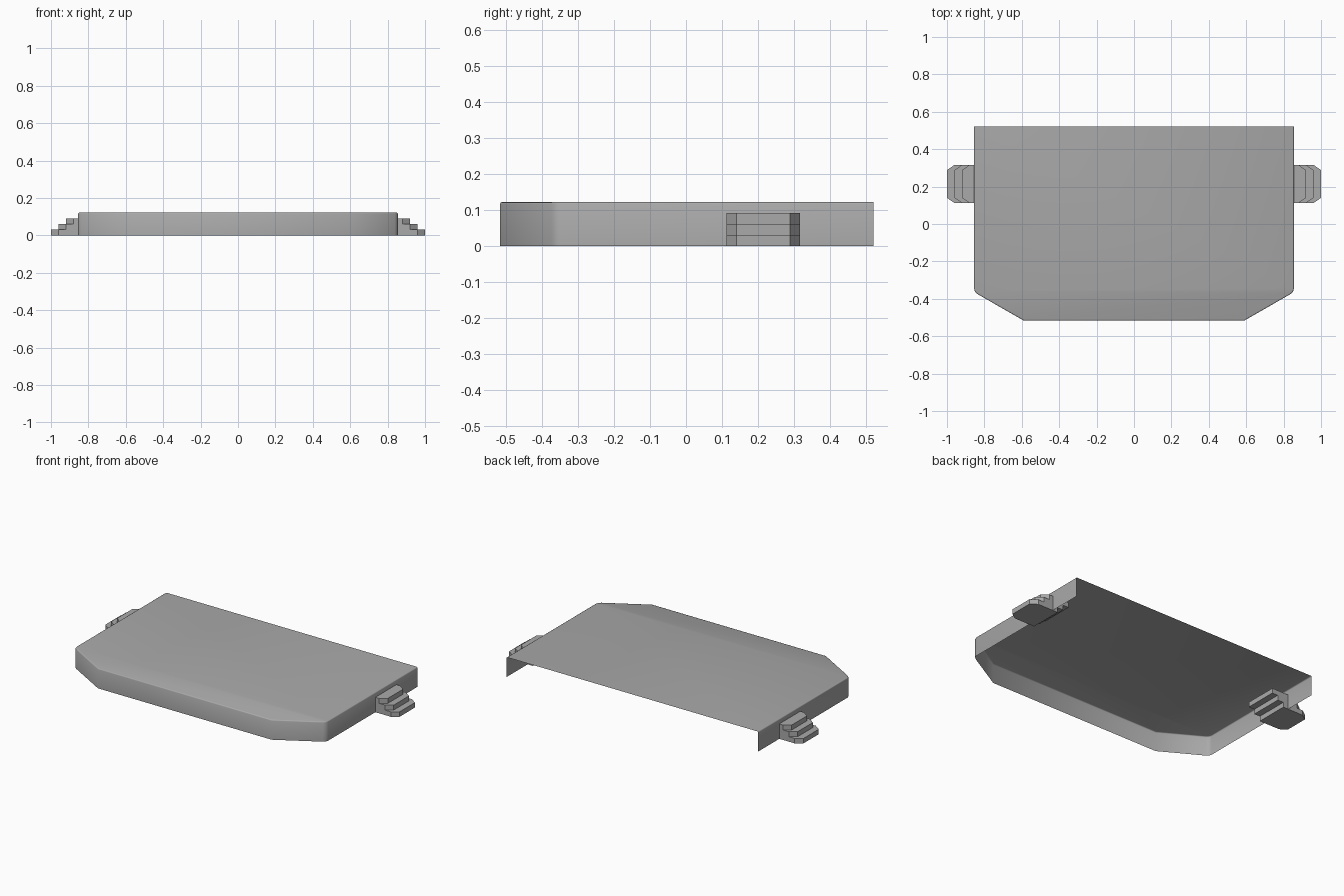
import bpy, bmesh, math

if "Cube" in bpy.data.objects:
    bpy.data.objects.remove(bpy.data.objects["Cube"], do_unlink=True)

grey = bpy.data.materials.new("mid_grey")
grey.use_nodes = True
grey.diffuse_color = (0.4, 0.4, 0.4, 1)
grey.node_tree.nodes["Principled BSDF"].inputs["Base Color"].default_value = (0.4, 0.4, 0.4, 1)


def make_object(name, bm):
    mesh = bpy.data.meshes.new(name)
    bm.to_mesh(mesh)
    bm.free()
    mesh.materials.append(grey)
    obj = bpy.data.objects.new(name, mesh)
    bpy.context.collection.objects.link(obj)
    return obj


# Tray cover: thin top sheet with a skirt on the sides and front, open at back and below
HEIGHT = 0.122
half = [(0.855, 0.52), (0.855, -0.345), (0.85, -0.362), (0.838, -0.374), (0.59, -0.516)]
outline = half + [(-x, y) for x, y in reversed(half)]

bm = bmesh.new()
top = [bm.verts.new((x, y, HEIGHT)) for x, y in outline]
low = [bm.verts.new((x, y, 0)) for x, y in outline]
cover_top = bm.faces.new(top)
for i in range(len(outline) - 1):
    bm.faces.new((top[i], low[i], low[i + 1], top[i + 1]))
bmesh.ops.recalc_face_normals(bm, faces=bm.faces)
cover_top.normal_update()
if cover_top.normal.z < 0:
    bmesh.ops.reverse_faces(bm, faces=bm.faces)
# Slightly softened rim between the top and the skirt
rim = [e for e in cover_top.edges if len(e.link_faces) == 2]
bmesh.ops.bevel(bm, geom=rim, offset=0.006, segments=2, profile=0.5, affect='EDGES')
cover = make_object("tray_cover", bm)
bpy.ops.object.select_all(action='DESELECT')
cover.select_set(True)
bpy.context.view_layer.objects.active = cover
bpy.ops.object.shade_smooth_by_angle(angle=math.radians(50))


# Side grips: three equal slabs with clipped outer corners, each stepped inwards
def grip_slab(name, side, step):
    outer = 1.0 - 0.04 * step
    inner = outer - 0.18
    base, thick = 0.0305 * step, 0.0305
    y0, y1, cut = 0.112, 0.316, 0.028
    profile = [(inner, y0), (outer - 0.04, y0), (outer, y0 + cut),
               (outer, y1 - cut), (outer - 0.04, y1), (inner, y1)]
    bm = bmesh.new()
    face = bm.faces.new([bm.verts.new((side * x, y, base)) for x, y in profile])
    grown = bmesh.ops.extrude_face_region(bm, geom=[face])["geom"]
    verts = [g for g in grown if isinstance(g, bmesh.types.BMVert)]
    bmesh.ops.translate(bm, verts=verts, vec=(0, 0, thick))
    bmesh.ops.recalc_face_normals(bm, faces=bm.faces)
    make_object(name, bm)


for label, side in (("left", 1), ("right", -1)):
    for step, level in enumerate(("lower", "middle", "upper")):
        grip_slab(f"{label}_grip_{level}_step", side, step)
